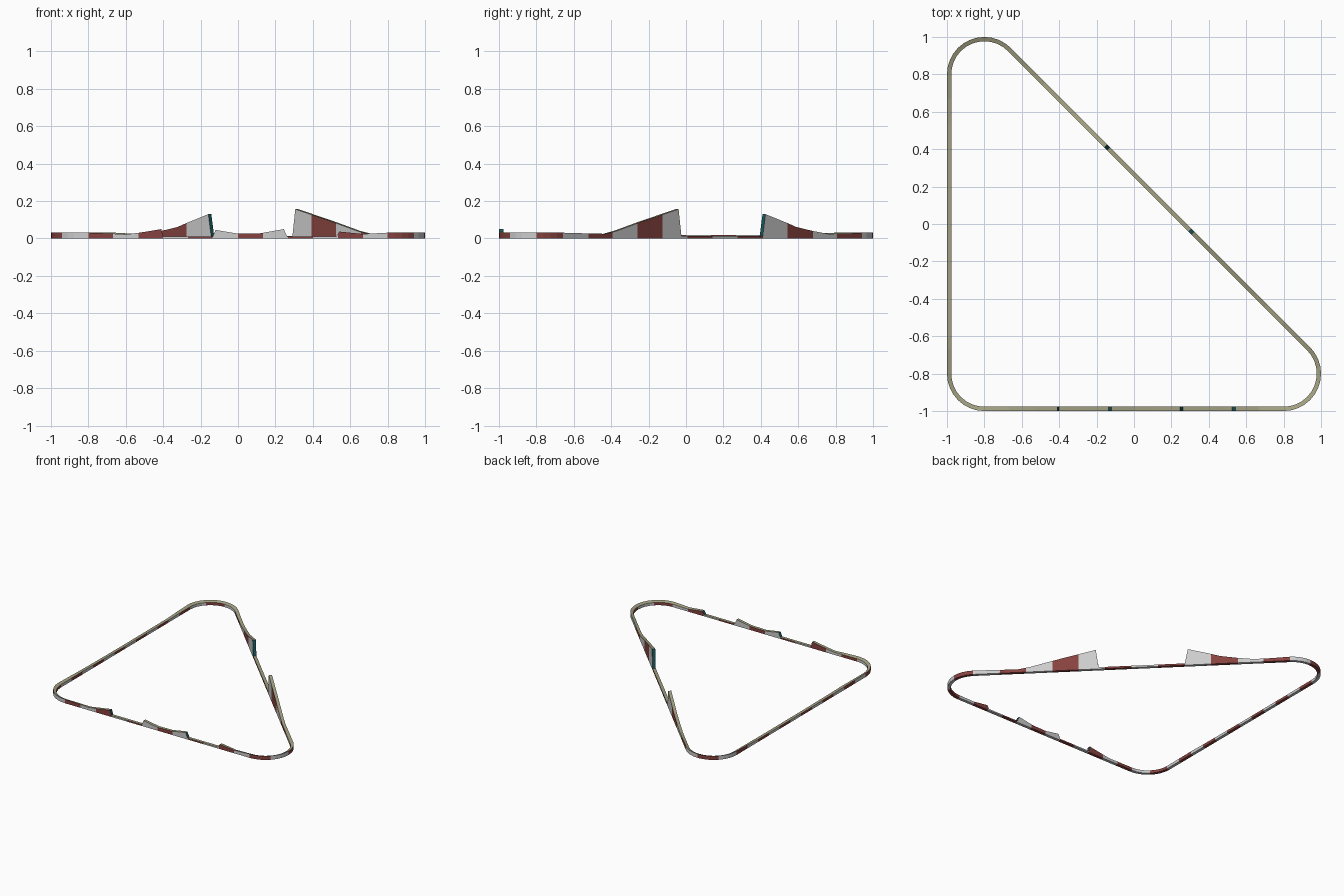
import bpy, bmesh, math
from mathutils import Vector

if "Cube" in bpy.data.objects:
    bpy.data.objects.remove(bpy.data.objects["Cube"])

R_OUT, R_IN = 0.2, 0.177      # outer and inner edge offsets from the corner centres
EDGE, BANK = 0.031, 0.009     # track height and banking in corners


def material(name, col):
    m = bpy.data.materials.new(name)
    m.diffuse_color = (*col, 1)
    m.use_nodes = True
    m.node_tree.nodes["Principled BSDF"].inputs["Base Color"].default_value = m.diffuse_color
    return m


MATS = [material("red_band", (0.24, 0.055, 0.05)), material("white_band", (0.62, 0.62, 0.62)),
        material("olive_top", (0.36, 0.35, 0.22)), material("teal_drop", (0.01, 0.10, 0.11))]


def build(name, stations):
    """Sweep a box section; each station = (centre, angle, z_out, z_in, band, is_drop)."""
    bm = bmesh.new()
    rings = []
    for c, a, zo, zi, band, drop in stations:
        d = Vector((math.cos(a), math.sin(a)))
        o, i = c + d * R_OUT, c + d * R_IN
        rings.append([bm.verts.new(p) for p in
                      ((o.x, o.y, 0), (o.x, o.y, zo), (i.x, i.y, zi), (i.x, i.y, 0))])
    for k in range(len(rings) - 1):
        for j in range(4):
            n = (j + 1) % 4
            f = bm.faces.new((rings[k][j], rings[k + 1][j], rings[k + 1][n], rings[k][n]))
            if j == 1:
                f.material_index = 3 if stations[k][5] else 2
            else:
                f.material_index = stations[k][4] % 2
    bmesh.ops.recalc_face_normals(bm, faces=bm.faces)
    # the section is open at both ends, so make sure the top really faces up
    tops = [f for f in bm.faces if f.material_index == 2]
    if sum(f.normal.z for f in tops) < 0:
        bmesh.ops.reverse_faces(bm, faces=bm.faces)
    me = bpy.data.meshes.new(name)
    bm.to_mesh(me)
    bm.free()
    for m in MATS:
        me.materials.append(m)
    bpy.context.collection.objects.link(bpy.data.objects.new(name, me))


def height(keys, u):
    for (u0, z0), (u1, z1) in zip(keys, keys[1:]):
        if u0 <= u <= u1:
            return z0 + (z1 - z0) * (u - u0) / (u1 - u0)
    return EDGE


def straight(name, c0, c1, angle, keys, band0):
    """Straight with 12 colour bands; keys = (distance 0..1.6, height)."""
    step = 1.6 / 12
    us = [u for u, z in keys]
    us += [k * step for k in range(13) if min(abs(k * step - u) for u in us) > 0.004]
    us.sort()
    st = []
    for n, u in enumerate(us):
        z = height(keys, u)
        nxt = us[min(n + 1, len(us) - 1)]
        slope = abs(height(keys, nxt) - z) / max(nxt - u, 1e-4)
        bank = BANK * max(0, 1 - min(u, 1.6 - u) / 0.27)
        st.append((c0.lerp(c1, u / 1.6), angle, z, z - bank,
                   band0 + int((u + nxt) / 2 / step), slope > 1))
    build(name, st)


def corner(name, c, a0, bands, band0):
    """Banked corner, one colour band per 45 degrees."""
    build(name, [(c, math.radians(a0 + 45 * k / 4), EDGE, EDGE - BANK, band0 + k // 4, False)
                 for k in range(bands * 4 + 1)])


def profile(start, sign, pts):
    """Turn grid coordinates into distances along a straight."""
    return [(0, EDGE)] + [((x - start) * sign, z) for x, z in pts] + [(1.6, EDGE)]


A, B, C = Vector((-0.8, -0.8)), Vector((0.8, -0.8)), Vector((-0.8, 0.8))

# front straight with three small jumps
front = profile(-0.8, 1, [(-0.667, 0.026), (-0.6, 0.022), (-0.533, 0.03), (-0.41, 0.05),
                          (-0.40, 0.011), (-0.135, 0.011), (-0.12, 0.046), (0, 0.026),
                          (0.12, 0.028), (0.245, 0.05), (0.262, 0.011), (0.525, 0.011),
                          (0.542, 0.037), (0.667, 0.024)])
straight("front_straight", A, B, math.radians(-90), front, 0)
corner("right_corner", B, -90, 3, 12)

# diagonal straight with the big jump: landing ramp, gap, take-off ramp
diag = profile(0.937, -1, [(0.8, 0.027), (0.71, 0.025), (0.65, 0.04), (0.517, 0.089),
                           (0.385, 0.134), (0.318, 0.157), (0.303, 0.014), (-0.132, 0.014),
                           (-0.147, 0.13), (-0.27, 0.08), (-0.31, 0.062), (-0.40, 0.04),
                           (-0.48, 0.025), (-0.57, 0.026)])
straight("diagonal_straight", B, C, math.radians(45), diag, 15)
corner("back_corner", C, 45, 3, 27)

# left straight, gently dipping
left = profile(0.8, -1, [(0.667, 0.026), (0.533, 0.02), (0.0, 0.019), (-0.4, 0.022), (-0.6, 0.026)])
straight("left_straight", C, A, math.radians(180), left, 30)
corner("front_left_corner", A, 180, 2, 42)
